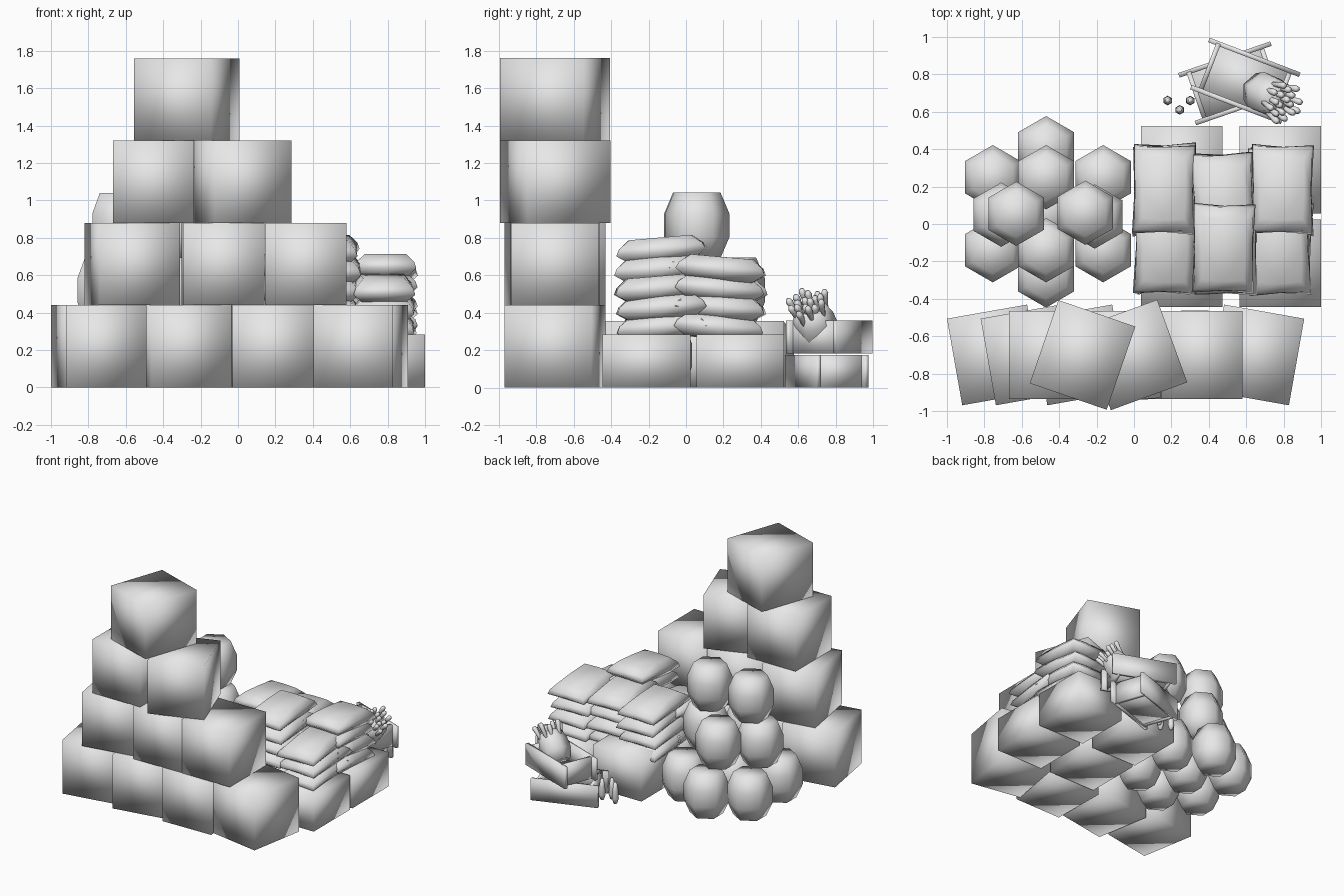
import bpy, bmesh, math, random
from mathutils import Matrix, Vector

old = bpy.data.objects.get("Cube")
if old:
    bpy.data.objects.remove(old, do_unlink=True)
random.seed(4)

# One plain grey for everything
grey = bpy.data.materials.new("plain_grey")
grey.use_nodes = True
grey.diffuse_color = (0.8, 0.8, 0.8, 1)
grey.node_tree.nodes["Principled BSDF"].inputs["Base Color"].default_value = (0.8, 0.8, 0.8, 1)


def finish(bm, name, matrix=None):
    """Turn a bmesh into a smooth shaded object."""
    bmesh.ops.recalc_face_normals(bm, faces=bm.faces)
    for f in bm.faces:
        f.smooth = True
    mesh = bpy.data.meshes.new(name)
    bm.to_mesh(mesh)
    bm.free()
    mesh.materials.append(grey)
    ob = bpy.data.objects.new(name, mesh)
    bpy.context.scene.collection.objects.link(ob)
    if matrix:
        ob.matrix_world = matrix
    return ob


def place(x, y, z, turn=0):
    return Matrix.Translation((x, y, z)) @ Matrix.Rotation(math.radians(turn), 4, 'Z')


def add_box(bm, size, center):
    bmesh.ops.create_cube(bm, size=1, matrix=Matrix.Translation(center) @ Matrix.Diagonal((*size, 1)))


def loft(bm, rings):
    """Skin a list of point rings and cap both ends."""
    loops = [[bm.verts.new(p) for p in ring] for ring in rings]
    n = len(loops[0])
    for a, b in zip(loops, loops[1:]):
        for i in range(n):
            j = (i + 1) % n
            bm.faces.new((a[i], a[j], b[j], b[i]))
    bm.faces.new(loops[0][::-1])
    bm.faces.new(loops[-1])


def hex_ring(r, z):
    angles = [math.pi / 6 + k * math.pi / 3 for k in range(6)]
    return [(r * math.cos(a), r * math.sin(a), z) for a in angles]


def hex_solid(name, profile, matrix):
    bm = bmesh.new()
    loft(bm, [hex_ring(r, z) for r, z in profile])
    return finish(bm, name, matrix)


# Large crates: stacked wall of four rows, (x, turn) per crate
CRATE = Vector((0.435, 0.47, 0.44))
rows = [
    [(-0.745, 10), (-0.29, 10), (0.185, 1), (0.655, -10)],
    [(-0.565, 10), (-0.08, 1), (0.362, 0)],
    [(-0.452, 0), (0.0, 20)],
    [(-0.275, -19)],
]


def crate(name, x, y, z, turn, height=CRATE.z):
    bm = bmesh.new()
    add_box(bm, (CRATE.x, CRATE.y, height), (0, 0, height / 2))
    finish(bm, name, place(x, y, z, turn))


for level, row in enumerate(rows):
    for x, turn in row:
        crate("large_crate", x, -0.70, level * CRATE.z, turn)

# Low crates carrying the sacks
for x, height in ((0.255, 0.355), (0.782, 0.283)):
    for y in (-0.21, 0.29):
        crate("low_crate", x, y, 0, 0, height)

# Hexagonal barrels in three layers
BARREL_H = 0.347
barrel_profile = [(0.125, 0), (0.172, 0.11), (0.172, 0.235), (0.125, BARREL_H)]
layers = [
    [(-0.755, 0.25), (-0.755, -0.14), (-0.47, 0.405), (-0.47, -0.275),
     (-0.165, 0.25), (-0.165, -0.14), (-0.47, 0.06)],
    [(-0.47, 0.25), (-0.47, -0.14), (-0.71, 0.05), (-0.21, 0.04)],
    [(-0.63, 0.055), (-0.26, 0.06)],
]
for level, layer in enumerate(layers):
    for x, y in layer:
        hex_solid("barrel", barrel_profile, place(x, y, level * BARREL_H))


# Sacks: pillows with a wide rim and pulled-in sides
def sack_ring(scale, z, pinch):
    hx, hy = 0.165 * scale, 0.24 * scale
    return [(hx, hy, z), (0, hy * pinch, z), (-hx, hy, z), (-hx * pinch, 0, z),
            (-hx, -hy, z), (0, -hy * pinch, z), (hx, -hy, z), (hx * pinch, 0, z)]


def sack(x, y, z, turn, tilt):
    bm = bmesh.new()
    loft(bm, [sack_ring(0.72, 0, 1), sack_ring(1, 0.045, 0.95),
              sack_ring(0.93, 0.08, 1), sack_ring(0.68, 0.125, 1.05)])
    finish(bm, "sack", place(x, y, z, turn) @ Matrix.Rotation(math.radians(tilt), 4, 'X'))


# (x, y, number of sacks in the stack)
stacks = [(0.165, 0.18, 4), (0.475, 0.13, 4), (0.785, 0.18, 4),
          (0.165, -0.13, 3), (0.485, -0.13, 5), (0.785, -0.13, 3)]
for x, y, count in stacks:
    for i in range(count):
        sack(x + random.uniform(-0.01, 0.01), y + random.uniform(-0.015, 0.015),
             0.265 + 0.103 * i, random.uniform(-3, 3), 5 if y < 0 else -5)


# Open trays: long sides overhanging the end boards, with a floor
def tray(name, x, y, z, turn):
    bm = bmesh.new()
    h = 0.175
    for s in (-1, 1):
        add_box(bm, (0.52, 0.025, h), (0, s * 0.135, h / 2))
        add_box(bm, (0.025, 0.27, h), (s * 0.205, 0, h / 2))
    add_box(bm, (0.40, 0.26, 0.02), (0, 0, 0.02))
    finish(bm, name, place(x, y, z, turn))


tray("lower_tray", 0.53, 0.752, 0, 19)
tray("upper_tray", 0.595, 0.765, 0.183, -21)

# Small tapered sticks standing beside the trays
stick_profile = [(0.014, 0), (0.026, 0.04), (0.022, 0.11), (0.012, 0.17)]
for x, y in ((0.18, 0.66), (0.245, 0.61), (0.30, 0.66)):
    hex_solid("stick", stick_profile, place(x, y, 0))

# Leaning keg in the upper tray, filled with sticks
lean = Vector((0.62, -0.28, 0.85)).to_track_quat('Z', 'Y').to_matrix().to_4x4()
keg = Matrix.Translation((0.65, 0.72, 0.24)) @ lean
hex_solid("small_keg", [(0.09, 0), (0.12, 0.08), (0.115, 0.16), (0.088, 0.235)], keg)
for i in range(18):
    r = 0.075 * math.sqrt((i + 0.5) / 18)
    a = i * 2.4
    spread = Matrix.Rotation(r * 3, 4, Vector((-math.sin(a), math.cos(a), 0)))
    at = Matrix.Translation((r * math.cos(a), r * math.sin(a), random.uniform(0.11, 0.14)))
    hex_solid("keg_stick", [(0.014, 0), (0.016, 0.12), (0.02, 0.15), (0.012, 0.17)],
              keg @ at @ spread)
